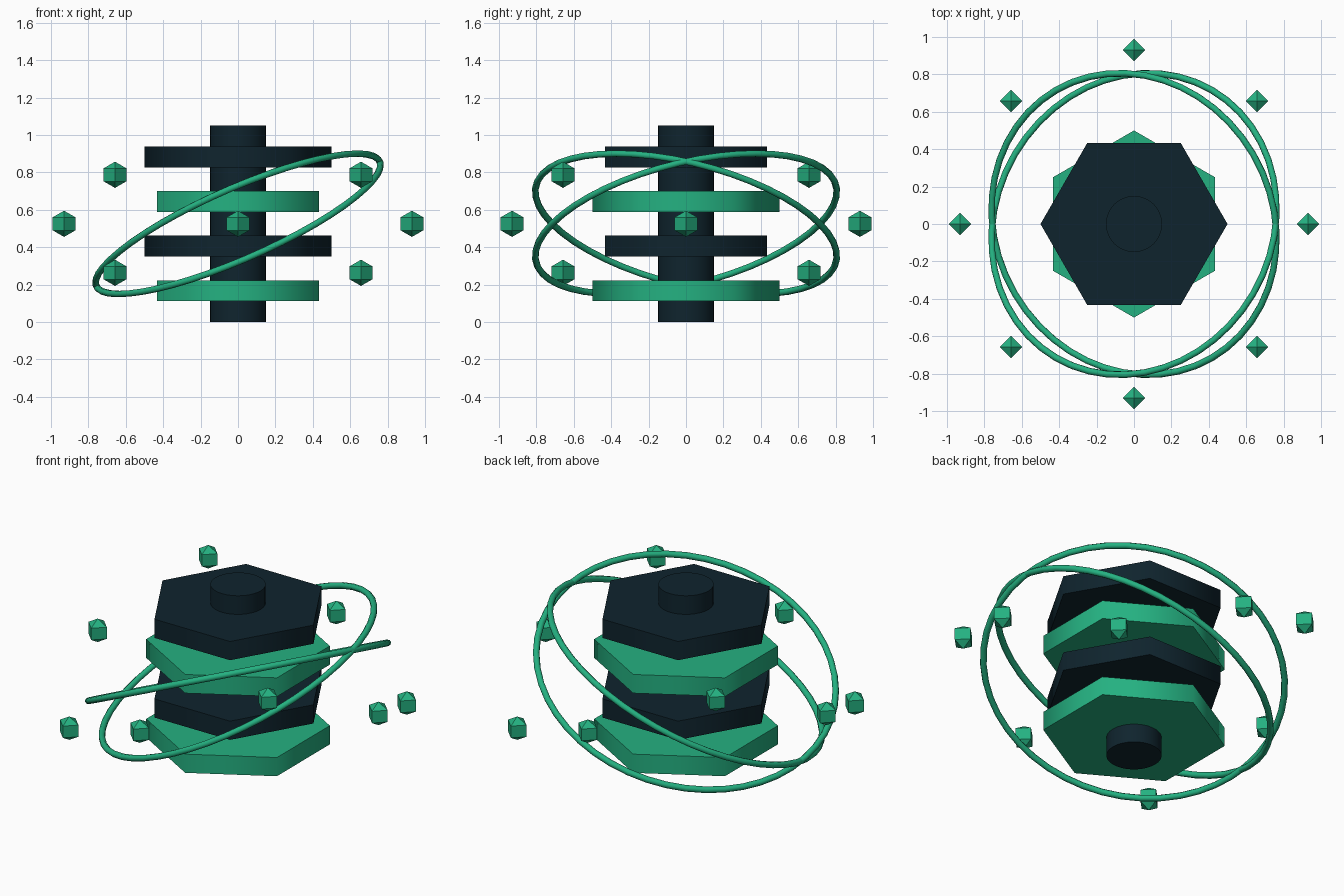
import bpy
import math
from mathutils import Vector

if "Cube" in bpy.data.objects:
    bpy.data.objects.remove(bpy.data.objects["Cube"])

HEIGHT = 1.05
MID = HEIGHT / 2


def material(name, rgb):
    mat = bpy.data.materials.new(name)
    mat.diffuse_color = (*rgb, 1.0)
    mat.use_nodes = True
    mat.node_tree.nodes["Principled BSDF"].inputs["Base Color"].default_value = mat.diffuse_color
    return mat


GREEN = material("emerald green", (0.018, 0.44, 0.22))
DARK = material("dark navy", (0.0048, 0.0176, 0.027))


def finish(name, mat, smooth_angle=None):
    ob = bpy.context.object
    ob.name = name
    ob.data.materials.append(mat)
    if smooth_angle:
        bpy.ops.object.shade_smooth_by_angle(angle=math.radians(smooth_angle))
    return ob


# Central column
bpy.ops.mesh.primitive_cylinder_add(vertices=32, radius=0.15, depth=HEIGHT,
                                    location=(0, 0, MID))
finish("column", DARK, 40)

# Stacked hexagonal plates, alternately turned by 30 degrees
for i in range(4):
    dark = i % 2 == 1
    bpy.ops.mesh.primitive_cylinder_add(
        vertices=6, radius=0.5, depth=0.112,
        location=(0, 0, MID + (i - 1.5) * 0.2385),
        rotation=(0, 0, math.radians(30 if dark else 0)))
    finish(f"hex_plate_{i + 1}", DARK if dark else GREEN, 65)

# Two tilted rings, mirrored front to back
for side in (-1, 1):
    normal = Vector((-0.392, side * 0.228, 0.892))
    bpy.ops.mesh.primitive_torus_add(
        major_radius=0.828, minor_radius=0.018,
        major_segments=48, minor_segments=8, location=(0, 0, MID),
        rotation=normal.to_track_quat('Z', 'Y').to_euler())
    finish(f"orbit_ring_{'front' if side < 0 else 'back'}", GREEN, 50)

# Floating octahedra in a wavy circle
for k in range(8):
    a = k * math.pi / 4
    bpy.ops.mesh.primitive_uv_sphere_add(
        segments=4, ring_count=2, radius=0.07,
        location=(0.93 * math.cos(a), 0.93 * math.sin(a),
                  MID - 0.262 * math.sin(2 * a)))
    finish(f"floating_crystal_{k + 1}", GREEN)
